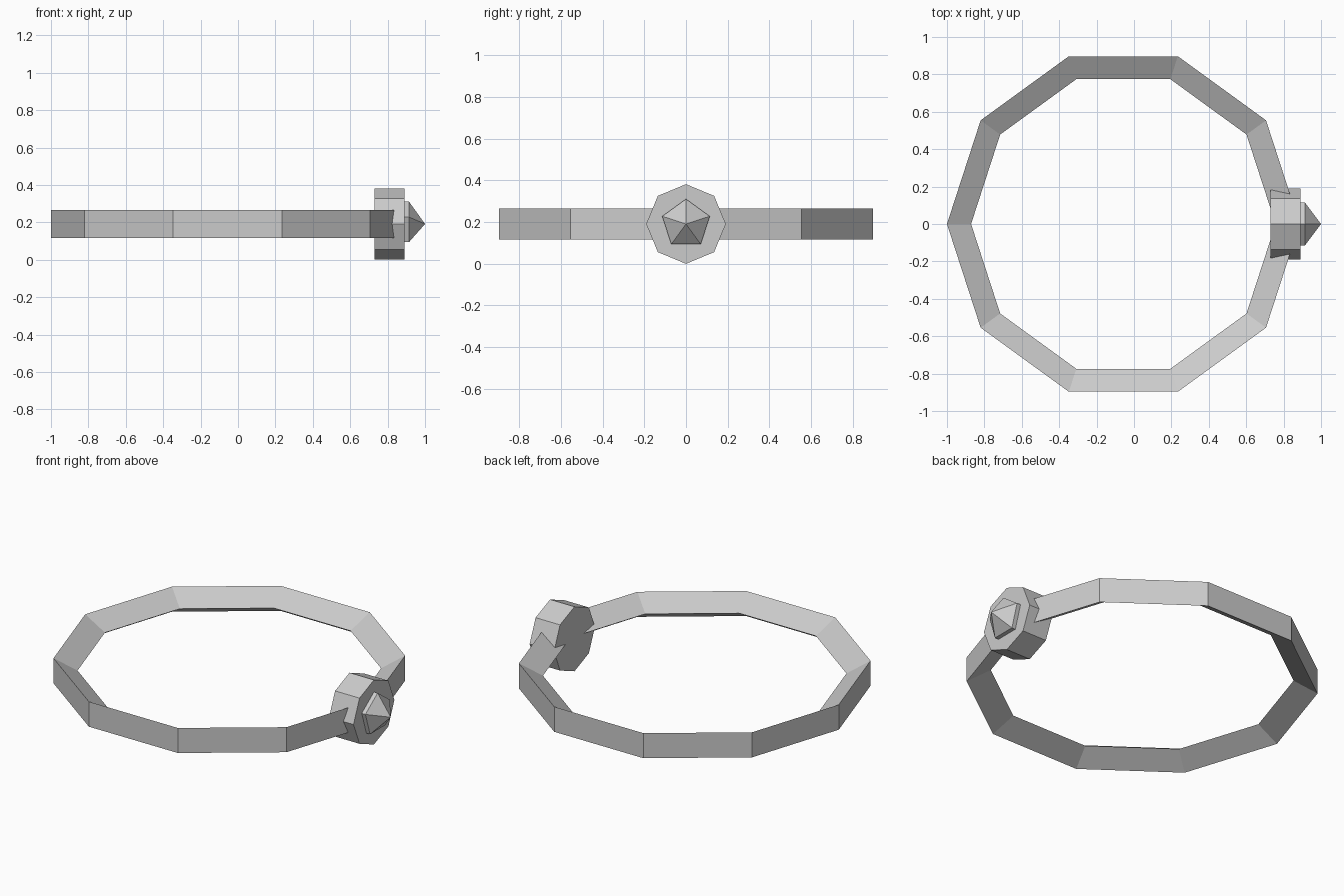
import bpy, bmesh
from math import cos, sin, pi

if "Cube" in bpy.data.objects:
    bpy.data.objects.remove(bpy.data.objects["Cube"])

ZC = 0.191  # height of the band's middle


def make(name, loops, closed):
    """Bridge successive vertex loops; cap the ends unless the chain is closed."""
    bm = bmesh.new()
    rings = [[bm.verts.new(p) for p in loop] for loop in loops]
    pairs = list(zip(rings, rings[1:]))
    if closed:
        pairs.append((rings[-1], rings[0]))
    else:
        bm.faces.new(rings[0])
    for a, b in pairs:
        n = len(a)
        for i in range(n):
            j = (i + 1) % n
            quad = [a[i], a[j]] + ([b[0]] if len(b) == 1 else [b[j], b[i]])
            bm.faces.new(quad)
    if not closed and len(rings[-1]) > 1:
        bm.faces.new(rings[-1])
    bmesh.ops.recalc_face_normals(bm, faces=bm.faces)
    mesh = bpy.data.meshes.new(name)
    bm.to_mesh(mesh)
    bm.free()
    obj = bpy.data.objects.new(name, mesh)
    bpy.context.collection.objects.link(obj)
    return obj


def flat_loop(n, r, z):
    # horizontal polygon around the band's centre
    return [(-0.057 + r * cos(2 * pi * i / n), r * sin(2 * pi * i / n), z) for i in range(n)]


def side_loop(n, r, x):
    # polygon facing +x with one corner pointing up
    return [(x, r * sin(2 * pi * i / n), ZC + r * cos(2 * pi * i / n)) for i in range(n)]


# Ten-sided band with a triangular section: upright outside, sharp inner edge
make("ring_band", [flat_loop(10, 0.943, ZC - 0.074), flat_loop(10, 0.943, ZC + 0.074),
                   flat_loop(10, 0.814, ZC)], True)

# Octagonal setting that holds the stone
make("stone_setting", [side_loop(8, 0.191, 0.73), side_loop(8, 0.191, 0.89)], False)

# Five-sided stone with a thin base and a pointed front
make("gemstone", [side_loop(5, 0.12, 0.87), side_loop(5, 0.12, 0.914), [(1.0, 0, ZC)]], False)
